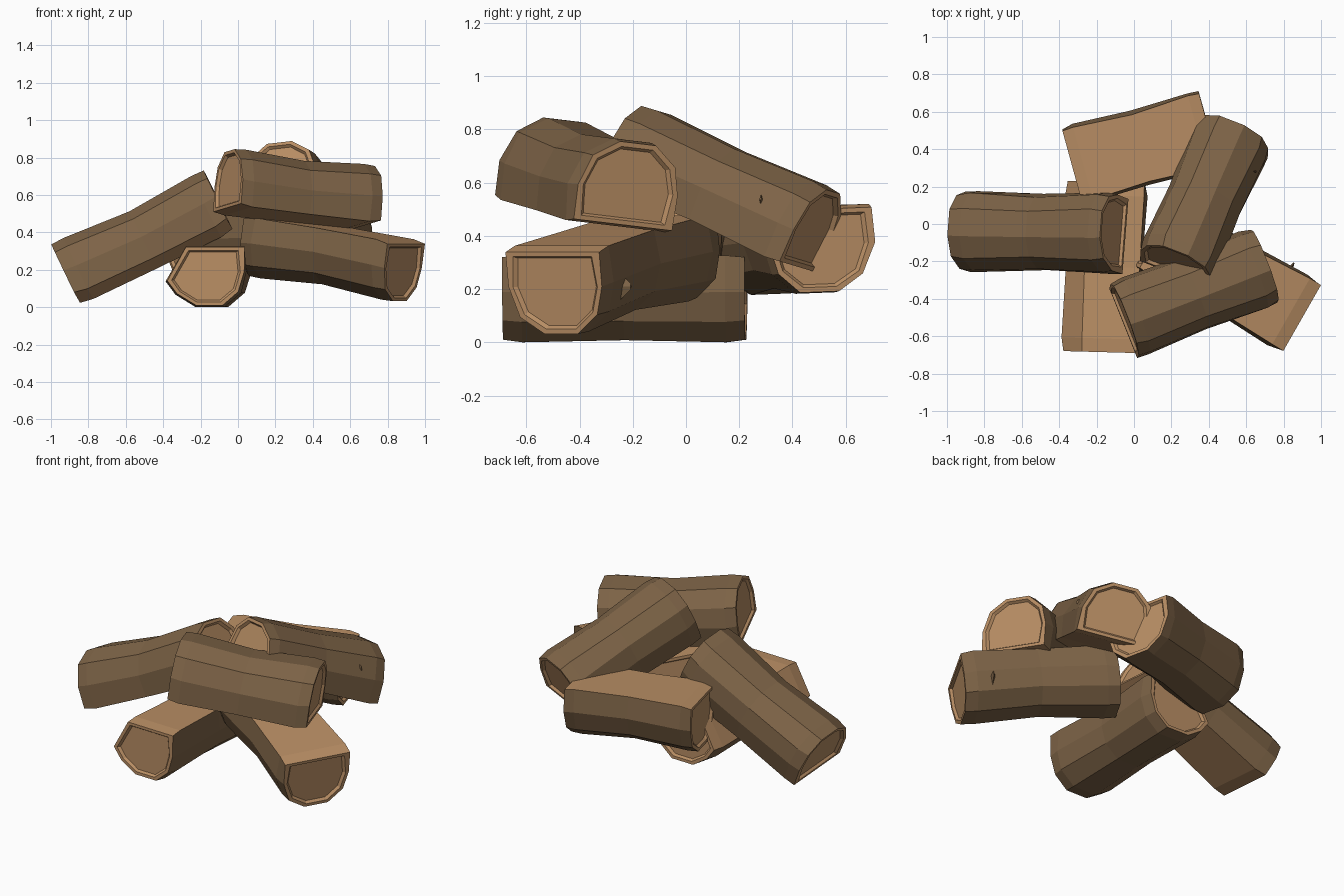
import bpy, bmesh, random
from mathutils import Vector

if "Cube" in bpy.data.objects:
    bpy.data.objects.remove(bpy.data.objects["Cube"])

random.seed(4)


def material(name, rgb):
    m = bpy.data.materials.new(name)
    m.diffuse_color = (*rgb, 1)
    m.use_nodes = True
    m.node_tree.nodes["Principled BSDF"].inputs["Base Color"].default_value = m.diffuse_color
    return m


BARK = material("bark brown", (0.205, 0.125, 0.062))
WOOD = material("cut wood", (0.49, 0.275, 0.13))

# Split-log section: (across, along the flat side's normal); the first edge is the split flat
SECTION = [(-0.195, 0.155), (0.2, 0.155), (0.212, 0.02), (0.165, -0.1),
           (0.06, -0.165), (-0.09, -0.165), (-0.18, -0.09), (-0.212, 0.02)]
# Variant with a second, sloping split face
CORNER_SPLIT = [(-0.2, 0.155), (0.11, 0.155), (0.215, -0.03)] + SECTION[3:]
# Stations along the log: (position, size) with chamfered flared ends and a slight waist
STATIONS = [(0, 0.97), (0.08, 1.02), (0.5, 0.95), (0.92, 1.02), (1, 0.97)]


def log(name, start, end, flat, bend=0.02, section=SECTION, wood_sides=(0,)):
    start, end = Vector(start), Vector(end)
    axis = (end - start).normalized()
    length = (end - start).length
    up = Vector(flat)
    up = (up - axis * up.dot(axis)).normalized()
    side = up.cross(axis)
    bm = bmesh.new()

    def ring(t, size, jitter=0.004):
        centre = start + axis * length * t - up * bend * (1 - (2 * t - 1) ** 2)
        verts = []
        for u, v in section:
            # the split edges stay square at the ends
            s = 1.02 if v > 0.1 and size == 0.97 else size
            verts.append(bm.verts.new(centre + up * v * size
                                      + side * (u * s + random.uniform(-jitter, jitter))))
        return verts

    def bridge(a, b, mat):
        n = len(a)
        for i in range(n):
            f = bm.faces.new((a[i], a[(i + 1) % n], b[(i + 1) % n], b[i]))
            f.material_index = 1 if i in wood_sides else mat

    rings = [ring(t, s) for t, s in STATIONS]
    for a, b in zip(rings, rings[1:]):
        bridge(a, b, 0)
    # End grain: rim and shallow recess
    for outer, t, inward in ((rings[0], 0, 1), (rings[-1], 1, -1)):
        rim = ring(t, 0.86, 0)
        recess = ring(t + inward * 0.015 / length, 0.8, 0)
        bridge(outer, rim, 1)
        bridge(rim, recess, 1)
        bm.faces.new(recess).material_index = 1
    bmesh.ops.recalc_face_normals(bm, faces=bm.faces)
    me = bpy.data.meshes.new(name)
    bm.to_mesh(me)
    bm.free()
    me.materials.append(BARK)
    me.materials.append(WOOD)
    bpy.context.collection.objects.link(bpy.data.objects.new(name, me))


def knot(name, base, direction):
    d = Vector(direction).normalized()
    bpy.ops.mesh.primitive_cone_add(vertices=4, radius1=0.05, radius2=0.008, depth=0.07,
                                    location=Vector(base) + d * 0.015)
    ob = bpy.context.object
    ob.name = ob.data.name = name
    ob.rotation_euler = d.to_track_quat('Z', 'Y').to_euler()
    ob.scale = (0.45, 1.4, 1)
    ob.data.materials.append(BARK)


# Lower logs, split side up; the front log has its left corner split off too
log("front_log", (-0.17, -0.685, 0.17), (-0.145, 0.225, 0.17), (0, 0, 1), 0.005,
    CORNER_SPLIT, (0, 1))
log("right_log", (0.88, -0.49, 0.19), (0.11, -0.05, 0.325), (0, 0, 1), -0.02)
log("back_log", (-0.33, 0.31, 0.345), (0.4, 0.51, 0.35), (0, -0.04, 1), -0.015)
# Upper logs, bark side up
log("left_log", (-0.925, -0.03, 0.185), (-0.11, -0.04, 0.58), (0, -0.14, -1), -0.02)
log("top_front_log", (-0.05, -0.505, 0.68), (0.7, -0.215, 0.59), (0, -0.12, -1), -0.015)
log("top_back_log", (0.225, -0.21, 0.735), (0.53, 0.485, 0.42), (0, -0.3, -1), 0.0)
# Broken twig knots
knot("right_log_knot", (0.83, -0.25, 0.21), (0.5, 0.85, 0))
knot("top_back_log_knot", (0.61, 0.29, 0.52), (0.85, -0.2, 0.4))
